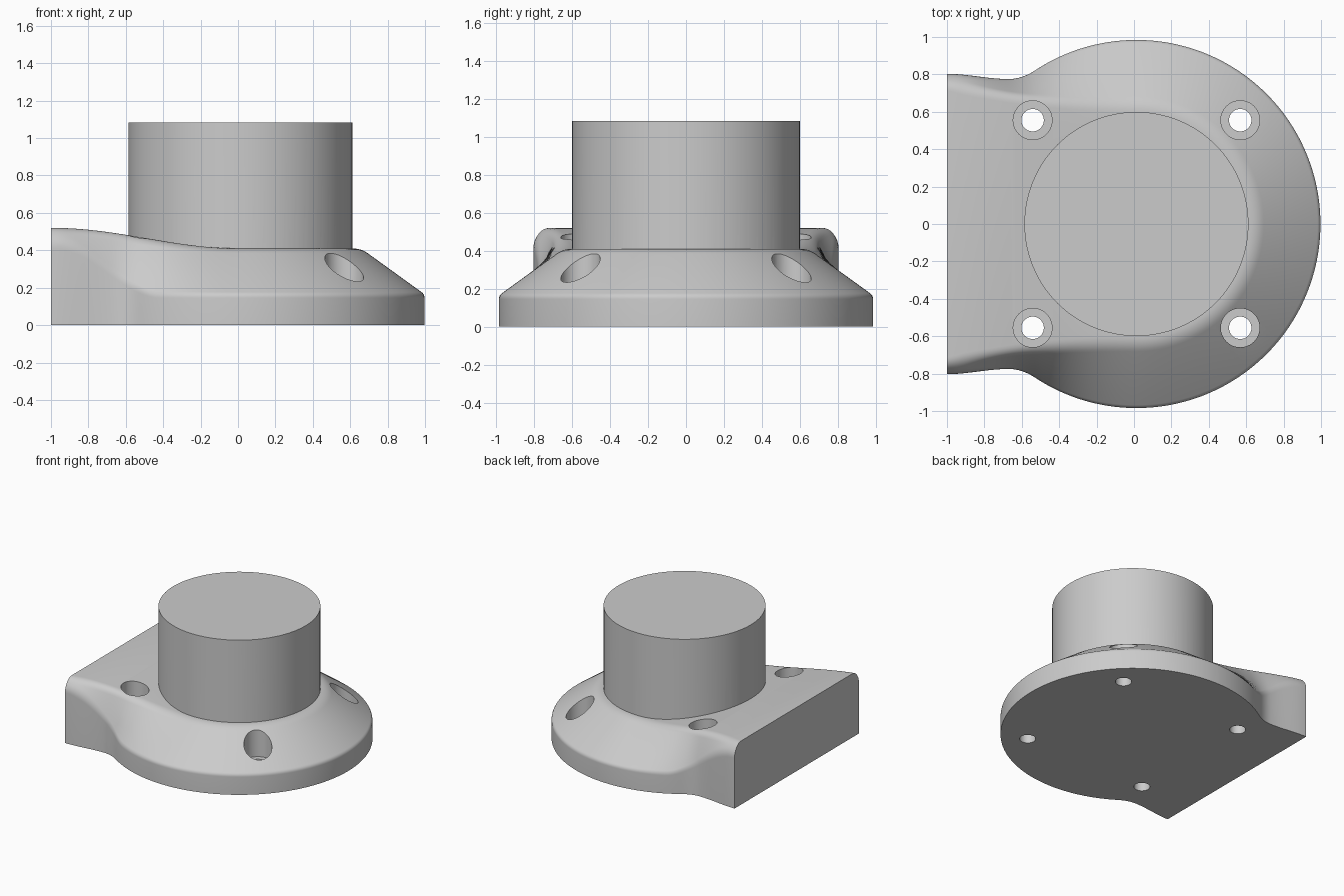
import bpy, bmesh, math
from mathutils import Vector

if "Cube" in bpy.data.objects:
    bpy.data.objects.remove(bpy.data.objects["Cube"])

CX, R = 0.013, 0.984      # disc centre and radius
Z_TOP, Z_RIM = 0.41, 0.165


def smooth(a, b, t):
    t = max(0.0, min(1.0, (t - a) / (b - a)))
    return t * t * (3 - 2 * t)


def hermite(t, p0, m0, p1, m1):
    return ((2*t**3 - 3*t**2 + 1) * p0 + (t**3 - 2*t**2 + t) * m0
            + (3*t**2 - 2*t**3) * p1 + (t**3 - t**2) * m1)


def half_width(x):
    # disc outline, pinched neck, then the flared square end
    if x > -0.53:
        return math.sqrt(R * R - (x - CX) ** 2)
    if x > -0.67:
        y = math.sqrt(R * R - (0.53 + CX) ** 2)
        slope = -0.14 * (0.53 + CX) / y
        return hermite((-0.53 - x) / 0.14, y, slope, 0.775, 0)
    return 0.775 + 0.028 * smooth(0.67, 1.0, -x)


def arc(p, c, q, n=6):
    return [p * (1-t)**2 + c * 2*t*(1-t) + q * t*t
            for t in (i / n for i in range(n + 1))]


def section(edge, shoulder, inward, r_edge):
    # wall, rounded rim, slope, rounded shoulder
    span = shoulder - edge
    length = span.length
    d = span.normalized()
    re, rs = min(0.45 * length, r_edge), min(0.45 * length, 0.045)
    pts = [Vector((edge.x, edge.y, 0))]
    pts += arc(edge - Vector((0, 0, re)), edge, edge + d * re)
    pts += arc(shoulder - d * rs, shoulder, shoulder + inward * rs)
    return pts


# base flange: sections lofted from the square end round to the disc tip
halves = []
N = 56
for i in range(N):
    x = -1 + (1 + CX) * i / N
    top = Z_TOP + 0.11 * (1 - math.cos(math.pi * (CX - x) / (1 + CX))) / 2
    k = smooth(0.42, 0.97, -x)
    edge = Vector((x, half_width(x), Z_RIM + 0.285 * k))
    shoulder = Vector((x, 0.645 + 0.105 * (x - CX) ** 2, top))
    halves.append(section(edge, shoulder, Vector((0, -1, 0)), 0.02 + 0.025 * k))
for i in range(49):
    a = math.pi / 2 * (1 - i / 48)
    out = Vector((math.cos(a), math.sin(a), 0))
    c = Vector((CX, 0, 0))
    halves.append(section(c + out * R + Vector((0, 0, Z_RIM)),
                          c + out * 0.645 + Vector((0, 0, Z_TOP)), -out, 0.02))

bm = bmesh.new()
loops = []
for h in halves:
    full = h + [Vector((p.x, -p.y, p.z)) for p in reversed(h)]
    loops.append([bm.verts.new(p) for p in full])
for a, b in zip(loops, loops[1:]):
    for j in range(len(a)):
        n = (j + 1) % len(a)
        bm.faces.new((a[j], a[n], b[n], b[j]))
bm.faces.new(loops[0])
bmesh.ops.remove_doubles(bm, verts=bm.verts, dist=1e-5)
bmesh.ops.recalc_face_normals(bm, faces=bm.faces)
mesh = bpy.data.meshes.new("flange_base")
bm.to_mesh(mesh)
bm.free()
base = bpy.data.objects.new("flange_base", mesh)
bpy.context.collection.objects.link(base)


def cylinder(name, x, y, r, z0, z1, n):
    bpy.ops.mesh.primitive_cylinder_add(vertices=n, radius=r, depth=z1 - z0,
                                        location=(x, y, (z0 + z1) / 2))
    bpy.context.object.name = name
    return bpy.context.object


def boolean(tool, op):
    tool.hide_render = True
    bpy.context.view_layer.objects.active = base
    m = base.modifiers.new(op, 'BOOLEAN')
    m.operation, m.solver, m.object = op, 'EXACT', tool
    bpy.ops.object.modifier_apply(modifier=m.name)
    bpy.data.objects.remove(tool, do_unlink=True)


# round boss
boolean(cylinder("boss", CX, 0, 0.599, 0.2, 1.083, 128), 'UNION')

# four counterbored bolt holes
for sx in (-1, 1):
    for sy in (-1, 1):
        x, y = CX + sx * 0.555, sy * 0.555
        boolean(cylinder("bolt_hole", x, y, 0.06, -0.1, 0.8, 40), 'DIFFERENCE')
        boolean(cylinder("counterbore", x, y, 0.104, 0.165, 0.8, 48), 'DIFFERENCE')

bpy.ops.object.select_all(action='DESELECT')
base.select_set(True)
bpy.context.view_layer.objects.active = base
bpy.ops.object.shade_smooth_by_angle(angle=math.radians(30))
